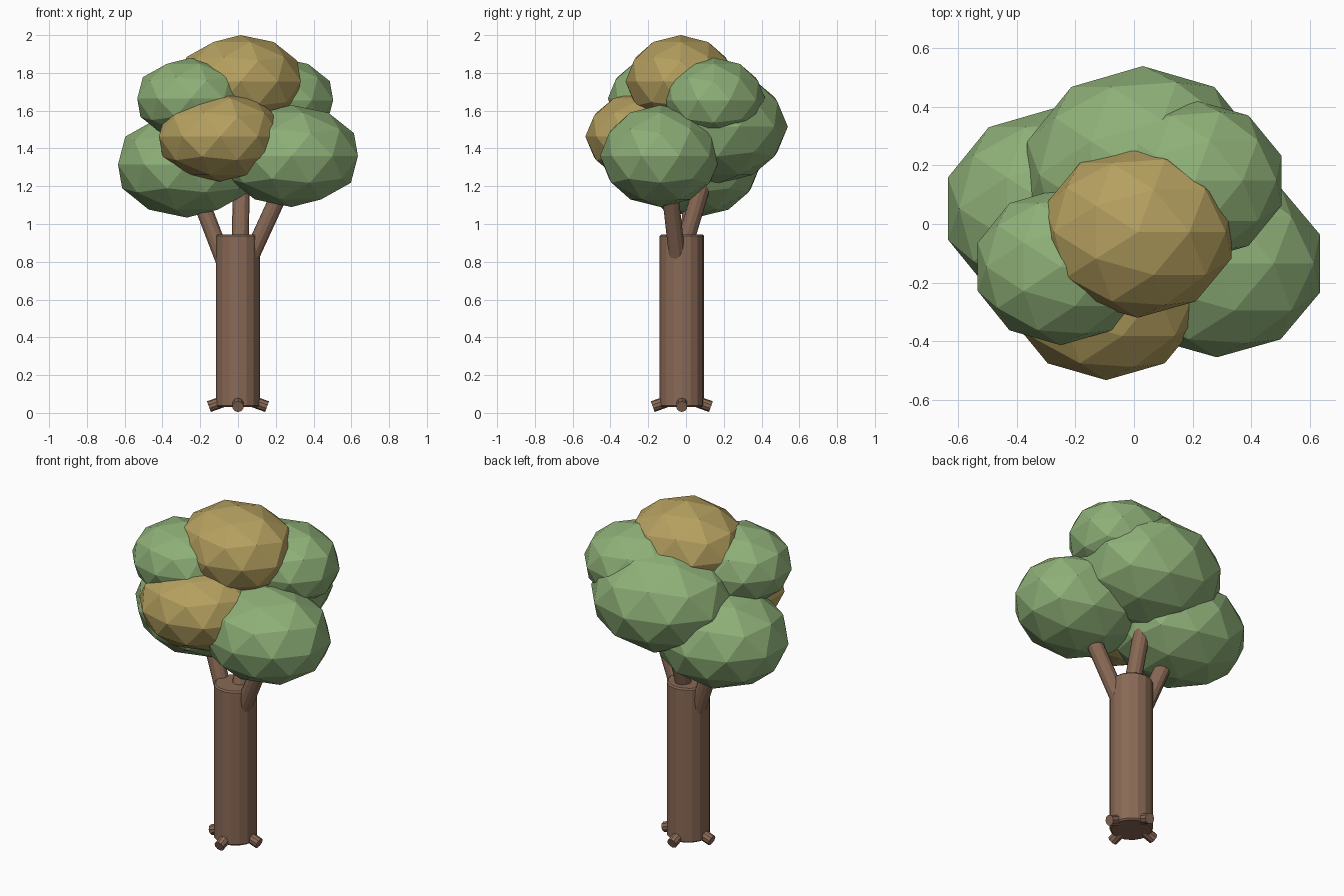
import bpy, math
from mathutils import Vector

if "Cube" in bpy.data.objects:
    bpy.data.objects.remove(bpy.data.objects["Cube"])


def material(name, rgb):
    m = bpy.data.materials.new(name)
    m.diffuse_color = (*rgb, 1)
    m.use_nodes = True
    m.node_tree.nodes["Principled BSDF"].inputs["Base Color"].default_value = m.diffuse_color
    return m


BARK = material("bark_brown", (0.25, 0.142, 0.092))
GREEN = material("leaf_green", (0.27, 0.43, 0.185))
GOLD = material("leaf_gold", (0.46, 0.35, 0.115))


def rod(name, start, end, radius, sides):
    """Cylinder running between two points."""
    a, b = Vector(start), Vector(end)
    bpy.ops.mesh.primitive_cylinder_add(
        vertices=sides, radius=radius, depth=(b - a).length, location=(a + b) / 2,
        rotation=(b - a).to_track_quat('Z', 'Y').to_euler())
    ob = bpy.context.object
    ob.name = name
    ob.data.materials.append(BARK)
    return ob


def clump(name, centre, size, mat):
    """Faceted, slightly flattened ball of leaves."""
    bpy.ops.mesh.primitive_ico_sphere_add(subdivisions=2, radius=1, location=centre)
    ob = bpy.context.object
    ob.name = name
    ob.scale = size
    ob.data.materials.append(mat)


CY = -0.022  # trunk axis in y

# Trunk with softened rims
trunk = rod("trunk", (0, CY, 0.03), (0, CY, 0.945), 0.117, 16)
bevel = trunk.modifiers.new("rim", 'BEVEL')
bevel.width = 0.008
bevel.segments = 1
bevel.limit_method = 'ANGLE'
bevel.angle_limit = math.radians(60)

# Four stubby roots sloping down and outwards
for i in range(4):
    a = i * math.pi / 2
    c, s = math.cos(a), math.sin(a)
    rod(f"root_{i + 1}", (0.085 * c, CY + 0.085 * s, 0.058),
        (0.154 * c, CY + 0.154 * s, 0.033), 0.03, 10)

# Branches reaching into the crown
rod("branch_right", (0, -0.03, 0.68), (0.285, -0.10, 1.30), 0.045, 12)
rod("branch_left", (0, CY, 0.61), (-0.25, 0.045, 1.26), 0.045, 12)
rod("branch_back", (0.01, -0.035, 0.80), (0.02, 0.13, 1.35), 0.045, 12)

# Leaf clumps
clump("leaves_lower_right", (0.283, -0.135, 1.36), (0.37, 0.32, 0.27), GREEN)
clump("leaves_lower_left", (-0.27, 0.053, 1.315), (0.384, 0.343, 0.281), GREEN)
clump("leaves_back", (0.03, 0.167, 1.515), (0.415, 0.372, 0.30), GREEN)
clump("leaves_upper_right", (0.208, 0.148, 1.655), (0.311, 0.275, 0.226), GREEN)
clump("leaves_upper_left", (-0.25, -0.146, 1.664), (0.298, 0.268, 0.216), GREEN)
clump("leaves_gold_front", (-0.095, -0.232, 1.463), (0.34, 0.301, 0.238), GOLD)
clump("leaves_gold_top", (0.013, -0.028, 1.755), (0.336, 0.292, 0.245), GOLD)
